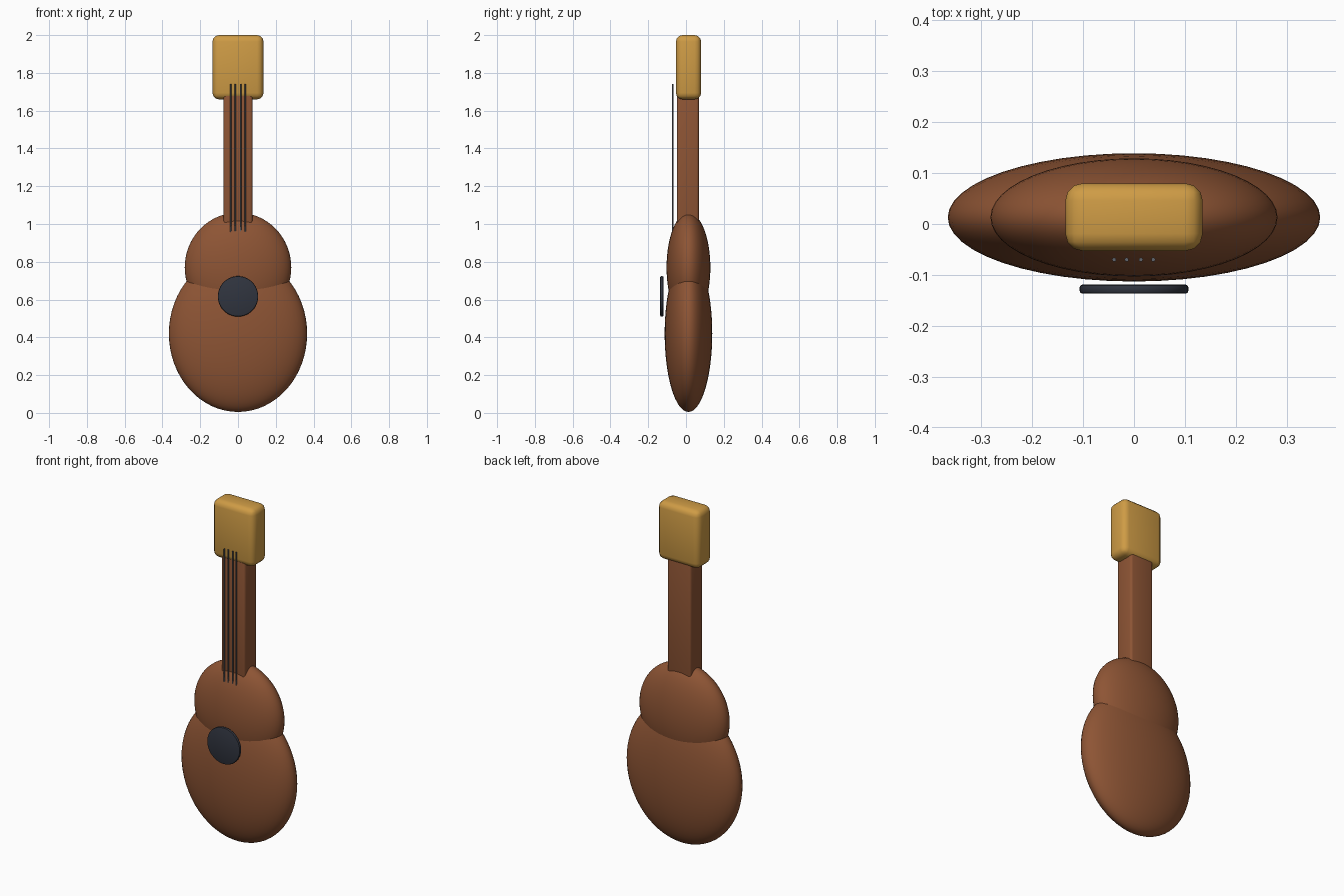
import bpy
from math import radians

if "Cube" in bpy.data.objects:
    bpy.data.objects.remove(bpy.data.objects["Cube"])


def material(name, rgb):
    mat = bpy.data.materials.new(name)
    mat.diffuse_color = (*rgb, 1)
    mat.use_nodes = True
    mat.node_tree.nodes["Principled BSDF"].inputs["Base Color"].default_value = mat.diffuse_color
    return mat


WOOD = material("brown_wood", (0.27, 0.09, 0.035))
GOLD = material("golden_wood", (0.62, 0.33, 0.06))
DARK = material("dark", (0.03, 0.035, 0.05))
STEEL = material("string_grey", (0.12, 0.13, 0.15))


def finish(name, mat, scale=(1, 1, 1), bevel=0, segments=3):
    ob = bpy.context.object
    ob.name = name
    ob.scale = scale
    ob.data.materials.append(mat)
    bpy.ops.object.transform_apply(location=False, rotation=False, scale=True)
    if bevel:
        mod = ob.modifiers.new("rounded_edges", 'BEVEL')
        mod.width = bevel
        mod.segments = segments
        mod.limit_method = 'ANGLE'
        bpy.ops.object.modifier_apply(modifier=mod.name)
    bpy.ops.object.shade_smooth_by_angle(angle=radians(30))
    return ob


def ellipsoid(name, center, radii):
    bpy.ops.mesh.primitive_uv_sphere_add(segments=48, ring_count=32, radius=1, location=center)
    return finish(name, WOOD, radii)


def box(name, low, high, mat, bevel, segments):
    center = [(a + b) / 2 for a, b in zip(low, high)]
    bpy.ops.mesh.primitive_cube_add(size=1, location=center)
    return finish(name, mat, [b - a for a, b in zip(low, high)], bevel, segments)


# Body: two overlapping flattened bouts
ellipsoid("lower_body", (0, 0.013, 0.42), (0.366, 0.126, 0.415))
ellipsoid("upper_body", (0, 0.013, 0.77), (0.282, 0.116, 0.29))

# Neck and headstock
box("neck", (-0.077, -0.048, 0.93), (0.077, 0.068, 1.72), WOOD, 0.013, 3)
box("headstock", (-0.135, -0.053, 1.66), (0.135, 0.08, 2.0), GOLD, 0.034, 3)

# Sound hole disc, floating just in front of the body
bpy.ops.mesh.primitive_cylinder_add(vertices=48, radius=0.107, depth=0.018,
                                    location=(0, -0.128, 0.617),
                                    rotation=(radians(90), 0, 0))
finish("sound_hole", DARK, bevel=0.006, segments=2)

# Four strings running into the upper body
for i, x in enumerate((-0.039, -0.0145, 0.0135, 0.038)):
    bpy.ops.mesh.primitive_cylinder_add(vertices=12, radius=0.004, depth=1.04,
                                        location=(x, -0.07, 1.22))
    finish(f"string_{i + 1}", STEEL)
